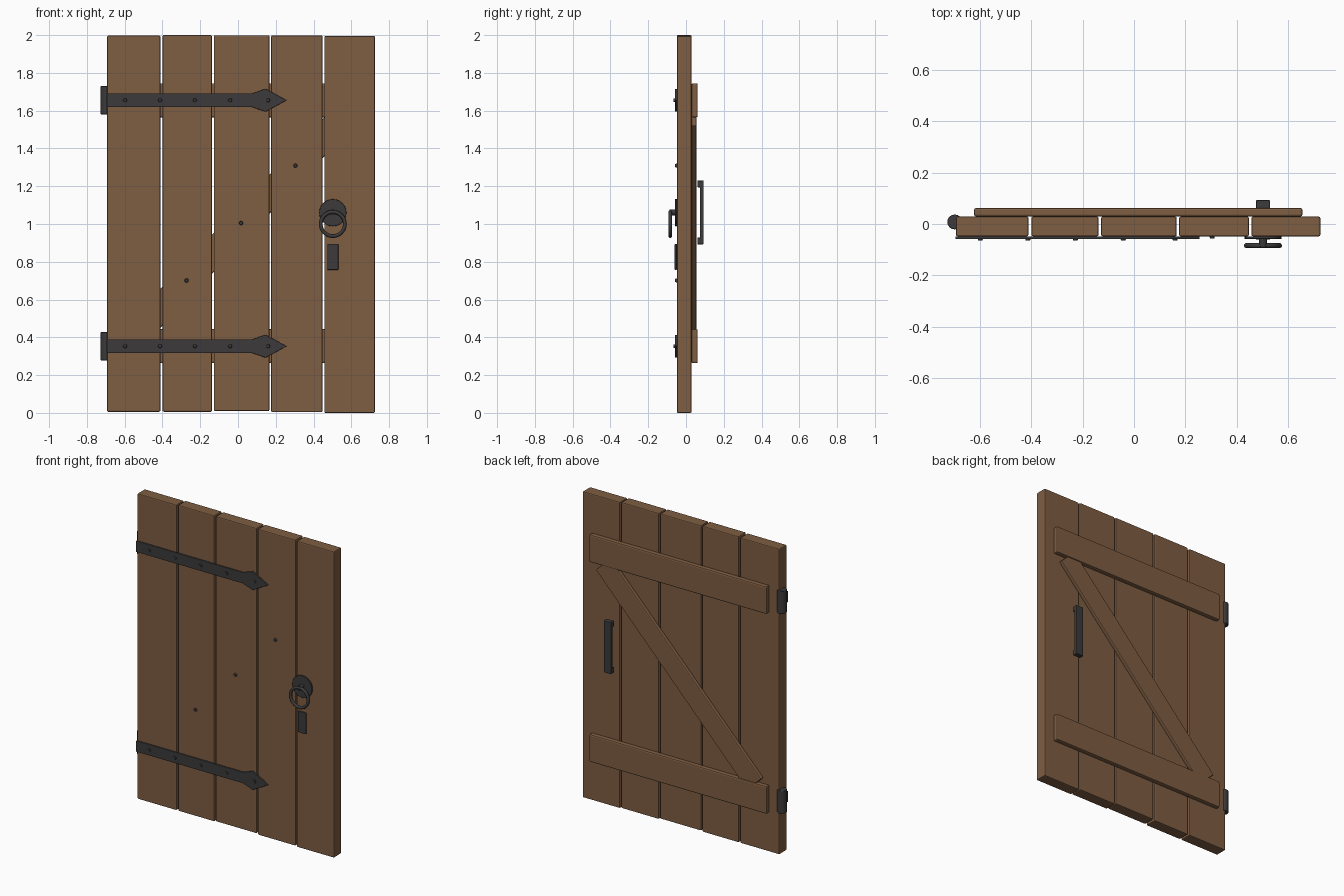
import bpy
import bmesh
import math
from mathutils import Matrix, Vector

cube = bpy.data.objects.get("Cube")
if cube:
    bpy.data.objects.remove(cube)


def material(name, rgb):
    mat = bpy.data.materials.new(name)
    mat.use_nodes = True
    mat.diffuse_color = (*rgb, 1)
    mat.node_tree.nodes["Principled BSDF"].inputs["Base Color"].default_value = (*rgb, 1)
    return mat


WOOD = material("brown wood", (0.21, 0.11, 0.055))
IRON = material("dark iron", (0.045, 0.042, 0.043))

FRONT, BACK = -0.048, 0.029     # faces of the planks
MID_X = 0.016                   # middle of the planked panel
HINGE_Z = {"lower": 0.353, "upper": 1.655}


def finish(name, bm, mat, bevel=0.0, smooth=False):
    bmesh.ops.recalc_face_normals(bm, faces=bm.faces)
    mesh = bpy.data.meshes.new(name)
    bm.to_mesh(mesh)
    bm.free()
    mesh.materials.append(mat)
    obj = bpy.data.objects.new(name, mesh)
    bpy.context.collection.objects.link(obj)
    if bevel:
        mod = obj.modifiers.new("bevel", "BEVEL")
        mod.width = bevel
        mod.segments = 2
        mod.limit_method = "ANGLE"
    if smooth:
        bpy.ops.object.select_all(action="DESELECT")
        obj.select_set(True)
        bpy.context.view_layer.objects.active = obj
        bpy.ops.object.shade_smooth_by_angle(angle=math.radians(40))
    return obj


def box(name, x, y, z, mat, bevel=0.004):
    """Box spanning the given (low, high) pairs."""
    spans = (x, y, z)
    bm = bmesh.new()
    size = [b - a for a, b in spans]
    middle = Vector([(a + b) / 2 for a, b in spans])
    bmesh.ops.create_cube(bm, size=1, matrix=Matrix.Translation(middle) @ Matrix.Diagonal((*size, 1)))
    return finish(name, bm, mat, bevel)


def cylinder(name, centre, radius, depth, axis, sides=24, bevel=0.0, tip=1.0):
    """Cylinder along z, or along y with its tip end towards the front."""
    bm = bmesh.new()
    turn = Matrix.Rotation(math.pi / 2, 4, "X") if axis == "Y" else Matrix()
    bmesh.ops.create_cone(bm, cap_ends=True, segments=sides, radius1=radius, radius2=radius * tip,
                          depth=depth, matrix=Matrix.Translation(centre) @ turn)
    return finish(name, bm, IRON, bevel, True)


# Vertical planks of uneven width and height
planks = [(-0.693, -0.411, 0.006, 1.997), (-0.399, -0.138, 0.006, 2.0),
          (-0.128, 0.166, 0.01, 1.999), (0.176, 0.447, 0.004, 1.998),
          (0.457, 0.725, 0.0, 1.995)]
for i, (left, right, low, high) in enumerate(planks):
    box(f"plank_{i + 1}", (left, right), (FRONT, BACK), (low, high), WOOD, 0.006)

# Horizontal battens on the back
for name, z in HINGE_Z.items():
    box(f"{name}_batten", (-0.623, 0.656), (BACK, 0.062), (z - 0.09, z + 0.09), WOOD, 0.008)

# Diagonal brace between the battens
brace = box("diagonal_brace", (-0.79, 0.79), (BACK, 0.055), (-0.071, 0.071), WOOD, 0.006)
brace.rotation_euler.y = -math.radians(46.3)
brace.location = (MID_X, 0, 1.0)

# Brace nails
for i in (-1, 0, 1):
    cylinder(f"brace_nail_{i + 2}", (MID_X + i * 0.288, FRONT - 0.003, 1.005 + i * 0.304),
             0.012, 0.012, "Y", 10, tip=0.7)

# Hinge straps with spear tips, rivets and barrels
half_strap = [(-0.695, 0.036), (0.074, 0.036), (0.146, 0.061)]
strap_outline = half_strap + [(0.257, 0)] + [(x, -z) for x, z in reversed(half_strap)]
for name, z in HINGE_Z.items():
    bm = bmesh.new()
    face = bm.faces.new([bm.verts.new((x, FRONT, z + dz)) for x, dz in strap_outline])
    solid = bmesh.ops.extrude_face_region(bm, geom=[face])
    bmesh.ops.translate(bm, vec=(0, -0.011, 0),
                        verts=[v for v in solid["geom"] if isinstance(v, bmesh.types.BMVert)])
    finish(f"{name}_hinge_strap", bm, IRON, 0.003)
    for i, x in enumerate((-0.598, -0.413, -0.228, -0.042, 0.16)):
        cylinder(f"{name}_strap_rivet_{i + 1}", (x, FRONT - 0.012, z), 0.012, 0.01, "Y", 10, tip=0.7)
    cylinder(f"{name}_hinge_barrel", (-0.698, 0.008, z), 0.029, 0.15, "Z", 16, 0.003)

# Ring pull: back plate, stem and hanging ring
RING_X = 0.502
cylinder("ring_plate", (RING_X, FRONT - 0.005, 1.06), 0.072, 0.01, "Y", 24, 0.002)
cylinder("ring_stem", (RING_X, -0.071, 1.062), 0.016, 0.034, "Y", 12)
bpy.ops.mesh.primitive_torus_add(location=(RING_X, -0.084, 1.0), rotation=(math.pi / 2, 0, 0),
                                 major_radius=0.064, minor_radius=0.01,
                                 major_segments=32, minor_segments=10)
ring = bpy.context.object
ring.name = "pull_ring"
ring.data.materials.append(IRON)
bpy.ops.object.shade_smooth()

# Lock plate under the ring
box("lock_plate", (0.473, 0.531), (FRONT - 0.012, FRONT), (0.757, 0.895), IRON)

# Grab handle on the back
box("back_handle_bar", (0.475, 0.53), (0.074, 0.093), (0.892, 1.23), IRON)
for name, z in (("lower", 0.91), ("upper", 1.212)):
    box(f"{name}_handle_foot", (0.475, 0.53), (0.06, 0.08), (z - 0.018, z + 0.018), IRON)
